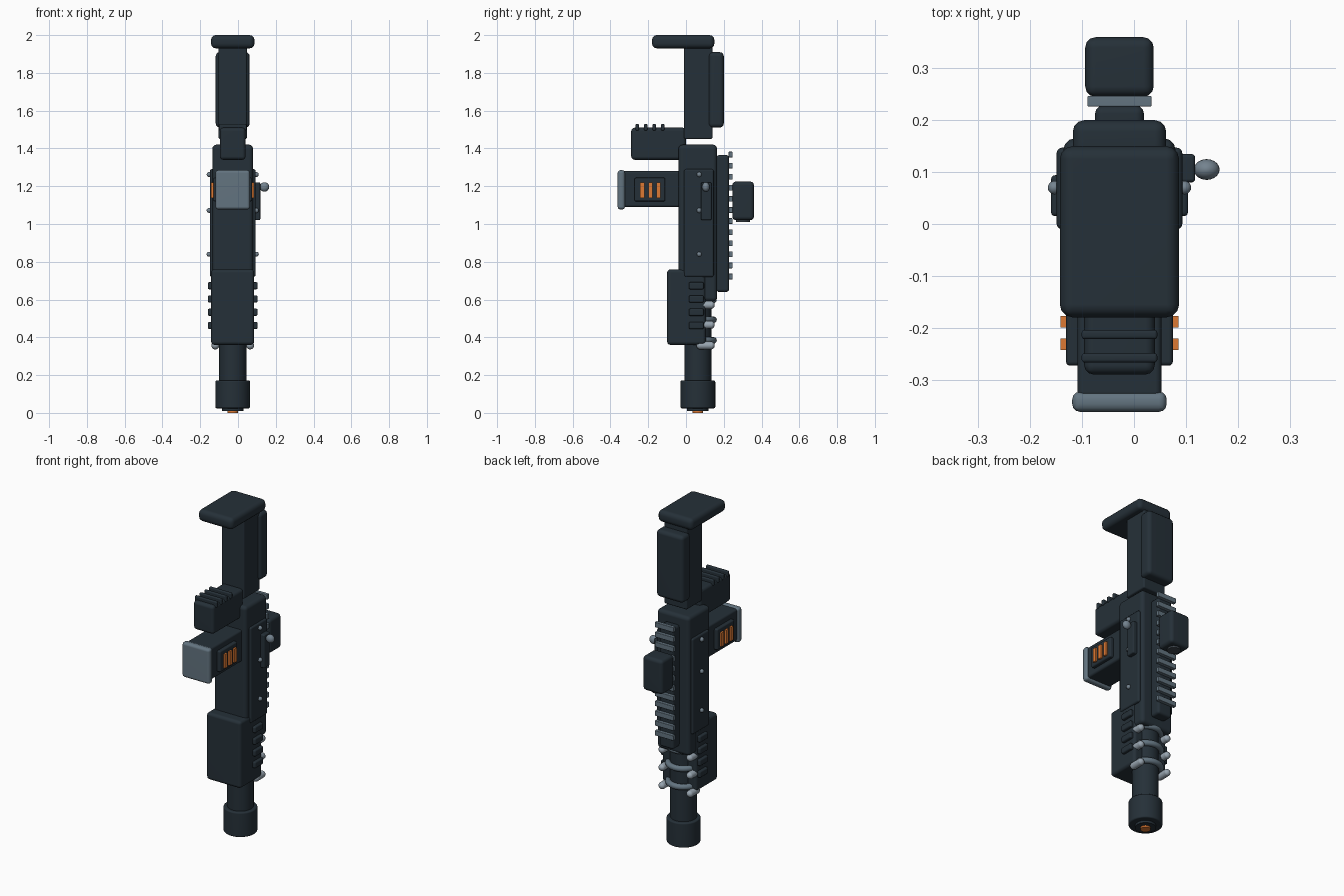
import bpy, bmesh, math
from mathutils import Matrix, Vector

if "Cube" in bpy.data.objects:
    bpy.data.objects.remove(bpy.data.objects["Cube"])

CX = -0.028          # centre line of the body
BY = 0.063           # barrel axis in y


def material(name, rgb):
    m = bpy.data.materials.new(name)
    lin = [((c / 255 + 0.055) / 1.055) ** 2.4 for c in rgb]
    m.diffuse_color = (*lin, 1)
    m.use_nodes = True
    m.node_tree.nodes["Principled BSDF"].inputs["Base Color"].default_value = m.diffuse_color
    return m


DARK = material("dark_gunmetal", (37, 48, 56))
GREY = material("slate_grey", (99, 116, 128))
STEEL = material("steel", (116, 131, 143))
LIGHT = material("light_steel", (152, 165, 176))
LENS = material("lens_grey", (62, 70, 77))
ORANGE = material("orange", (222, 122, 52))


def finish(name, bm, mat):
    me = bpy.data.meshes.new(name)
    bmesh.ops.recalc_face_normals(bm, faces=bm.faces)
    bm.to_mesh(me)
    bm.free()
    me.materials.append(mat)
    ob = bpy.data.objects.new(name, me)
    bpy.context.collection.objects.link(ob)
    bpy.ops.object.select_all(action='DESELECT')
    ob.select_set(True)
    bpy.context.view_layer.objects.active = ob
    bpy.ops.object.shade_smooth_by_angle(angle=math.radians(40))
    wn = ob.modifiers.new("weighted", 'WEIGHTED_NORMAL')
    wn.keep_sharp = True
    return ob


def box(name, x, y, z, mat=DARK, bevel=0.02):
    """Rounded box from (min, max) pairs."""
    bm = bmesh.new()
    bmesh.ops.create_cube(bm, size=1)
    for v in bm.verts:
        v.co = Vector([(a + b) / 2 + c * (b - a) for (a, b), c in zip((x, y, z), v.co)])
    if bevel:
        bmesh.ops.bevel(bm, geom=bm.edges[:], offset=bevel, segments=3,
                        profile=0.5, affect='EDGES', clamp_overlap=True)
    return finish(name, bm, mat)


def cyl(name, r, z0, z1, mat=DARK, y=BY, bevel=0.0):
    bm = bmesh.new()
    bmesh.ops.create_cone(bm, cap_ends=True, segments=40, radius1=r, radius2=r, depth=z1 - z0,
                          matrix=Matrix.Translation((CX, y, (z0 + z1) / 2)))
    if bevel:
        rim = [e for e in bm.edges if abs(e.verts[0].co.z - e.verts[1].co.z) < 1e-6]
        bmesh.ops.bevel(bm, geom=rim, offset=bevel, segments=3, profile=0.5, affect='EDGES')
    return finish(name, bm, mat)


def ball(name, centre, radii, mat):
    bm = bmesh.new()
    bmesh.ops.create_uvsphere(bm, u_segments=20, v_segments=12, radius=1)
    for v in bm.verts:
        v.co = Vector([c + k * r for c, k, r in zip(centre, v.co, radii)])
    return finish(name, bm, mat)


def capsule_y(name, x, z, y0, y1, r, mat):
    bm = bmesh.new()
    bmesh.ops.create_uvsphere(bm, u_segments=20, v_segments=12, radius=r,
                              matrix=Matrix.Rotation(math.pi / 2, 4, 'X'))
    half = (y1 - y0) / 2 - r
    for v in bm.verts:
        v.co.y += half if v.co.y > 1e-5 else -half
        v.co += Vector((x, (y0 + y1) / 2, z))
    return finish(name, bm, mat)


def ring(name, major, minor, z, mat):
    bm = bmesh.new()
    rows = []
    for i in range(40):
        a = math.tau * i / 40
        rows.append([bm.verts.new((CX + (major + minor * math.cos(b)) * math.cos(a),
                                   BY + (major + minor * math.cos(b)) * math.sin(a),
                                   z + minor * math.sin(b)))
                     for b in [math.tau * j / 12 for j in range(12)]])
    for i in range(40):
        for j in range(12):
            p, q = rows[i], rows[(i + 1) % 40]
            bm.faces.new((p[j], q[j], q[(j + 1) % 12], p[(j + 1) % 12]))
    return finish(name, bm, mat)


def mid(half):
    return (CX - half, CX + half)


def side(s, inner, outer):
    return tuple(sorted((CX + s * inner, CX + s * outer)))


# Stock
box("butt_plate", mid(0.115), (-0.18, 0.15), (1.93, 2.0), bevel=0.025)
box("stock", mid(0.075), (-0.01, 0.14), (1.45, 1.95), bevel=0.008)
box("cheek_rest", mid(0.09), (0.12, 0.20), (1.51, 1.91), bevel=0.022)

# Grip with ridges
box("grip", mid(0.068), (-0.29, 0.0), (1.34, 1.51), bevel=0.018)
for i in range(4):
    y = -0.258 + 0.045 * i
    box("grip_ridge", mid(0.073), (y - 0.009, y + 0.009), (1.495, 1.53), bevel=0.006)

# Receiver and side plates
box("receiver", mid(0.108), (-0.04, 0.165), (0.59, 1.42), bevel=0.022)
for s in (-1, 1):
    box("side_plate", side(s, 0.09, 0.121), (-0.01, 0.147), (0.72, 1.29), bevel=0.01)
    for z in (1.262, 1.072, 0.84):
        ball("pin", (CX + s * 0.125, 0.07, z), (0.013, 0.013, 0.013), STEEL)

# Bolt handle
box("bolt_slot", (0.085, 0.118), (0.08, 0.135), (1.02, 1.22), bevel=0.007)
ball("bolt_knob", (0.14, 0.105, 1.196), (0.025, 0.02, 0.025), STEEL)

# Magazine with side windows
box("magazine", mid(0.081), (-0.335, -0.03), (1.09, 1.28), bevel=0.012)
box("magazine_base", mid(0.091), (-0.362, -0.323), (1.077, 1.285), GREY, 0.015)
for s in (-1, 1):
    box("magazine_panel", side(s, 0.075, 0.103), (-0.273, -0.11), (1.12, 1.245), bevel=0.008)
    for y in (-0.232, -0.188, -0.145):
        box("round_window", side(s, 0.098, 0.114), (y - 0.011, y + 0.011),
            (1.137, 1.22), ORANGE, 0.0)

# Handguard with vents
box("handguard", mid(0.114), (-0.10, 0.105), (0.36, 0.76), bevel=0.018)
for s in (-1, 1):
    for i in range(4):
        z = 0.463 + 0.07 * i
        box("vent", side(s, 0.105, 0.132), (0.015, 0.094), (z - 0.019, z + 0.019), bevel=0.008)

# Barrel, muzzle and bore
cyl("barrel", 0.072, 0.15, 0.62)
cyl("muzzle", 0.092, 0.024, 0.172, bevel=0.008)
cyl("muzzle_ring", 0.057, 0.01, 0.04)
cyl("bore", 0.028, 0.0, 0.03, ORANGE)

# Barrel rings with clamp ends
for z in (0.357, 0.466, 0.571):
    ring("barrel_ring", 0.083, 0.017, z + 0.027, GREY)
    for s in (-1, 1):
        capsule_y("ring_clamp", CX + s * 0.092, z, 0.055, 0.152, 0.021, LIGHT)

# Top rail with teeth
box("rail", mid(0.047), (0.16, 0.228), (0.64, 1.365), bevel=0.015)
for i in range(12):
    z = 0.722 + 0.0587 * i
    box("rail_tooth", mid(0.062), (0.226, 0.247), (z - 0.015, z + 0.015), GREY, 0.003)

# Sight
box("sight", mid(0.066), (0.245, 0.36), (1.02, 1.225), bevel=0.02)
cyl("sight_lens", 0.036, 1.01, 1.04, LENS, y=0.302)
